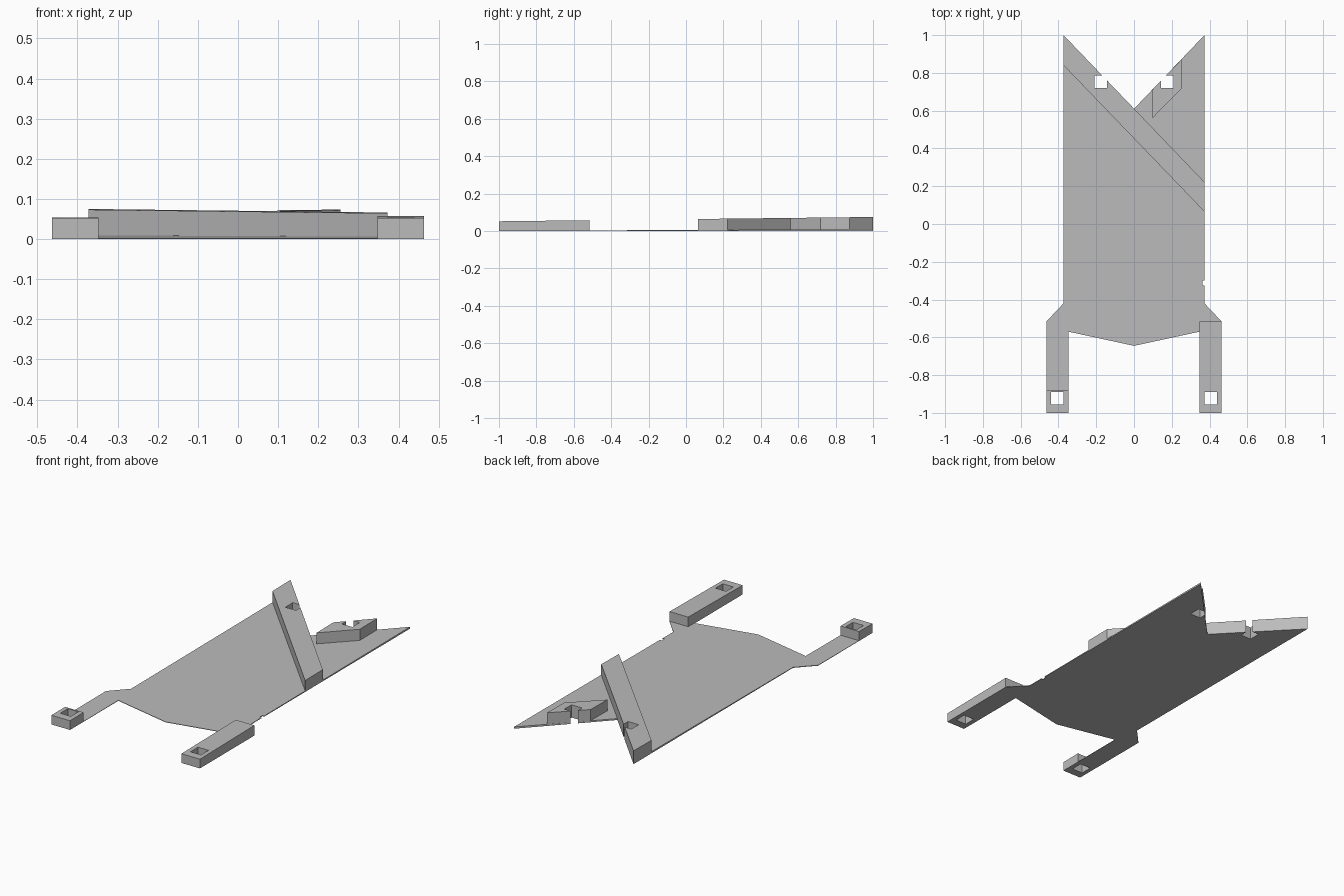
import bpy
import bmesh

cube = bpy.data.objects.get("Cube")
if cube:
    bpy.data.objects.remove(cube, do_unlink=True)

grey = bpy.data.materials.new("plain_grey")
grey.use_nodes = True
colour = (0.5, 0.5, 0.5, 1)
grey.diffuse_color = colour
grey.node_tree.nodes["Principled BSDF"].inputs["Base Color"].default_value = colour


def prism(name, outline, bottom, top, slope=0.0):
    """Extrude an outline upward; the top rises by slope towards the back."""
    bm = bmesh.new()
    base = bm.faces.new([bm.verts.new((x, y, bottom)) for x, y in outline])
    extruded = bmesh.ops.extrude_face_region(bm, geom=[base])
    for item in extruded["geom"]:
        if isinstance(item, bmesh.types.BMVert):
            item.co.z = top + slope * (item.co.y + 1)
    bmesh.ops.recalc_face_normals(bm, faces=bm.faces)
    mesh = bpy.data.meshes.new(name)
    bm.to_mesh(mesh)
    bm.free()
    mesh.materials.append(grey)
    obj = bpy.data.objects.new(name, mesh)
    bpy.context.collection.objects.link(obj)
    return obj


def rectangle(x0, x1, y0, y1):
    return [(x0, y0), (x1, y0), (x1, y1), (x0, y1)]


def cut(obj, cutters):
    """Apply boolean cuts to one part."""
    bpy.context.view_layer.objects.active = obj
    for cutter in cutters:
        mod = obj.modifiers.new("cut", "BOOLEAN")
        mod.operation = "DIFFERENCE"
        mod.solver = "EXACT"
        mod.object = cutter
        bpy.ops.object.modifier_apply(modifier=mod.name)


# Thin plate with a notched back and two front legs
half = [(0, 0.61), (0.373, 1), (0.373, -0.42), (0.463, -0.515),
        (0.463, -1), (0.347, -1), (0.347, -0.57), (0, -0.645)]
mirrored = [(-x, y) for x, y in reversed(half[1:-1])]
plate = prism("base_plate", half + mirrored, 0, 0.001, 0.0045)

# Raised pads, all topped by the same gentle slope
pads = {
    "diagonal_bar": [(-0.373, 1), (-0.373, 0.84), (0.373, 0.065), (0.373, 0.222)],
    "back_left_pad": [(0.097, 0.56), (0.255, 0.72), (0.255, 0.875), (0.097, 0.711)],
    "front_left_pad": rectangle(0.347, 0.463, -1, -0.515),
    "front_right_pad": rectangle(-0.463, -0.347, -1, -0.88),
}
parts = [plate] + [prism(n, o, 0.0003, 0.052, 0.0115) for n, o in pads.items()]

# Square holes through plate and pads, open at the notch edge
holes = {}
for side, sign in (("left", 1), ("right", -1)):
    for place, x, y in (("back", 0.176, 0.753), ("front", 0.406, -0.922)):
        holes[place, side] = prism(
            f"{place}_{side}_cutter",
            rectangle(sign * x - 0.033, sign * x + 0.033, y - 0.033, y + 0.033),
            -0.1, 0.2)
notch = prism("edge_notch_cutter", rectangle(0.362, 0.4, -0.325, -0.3), -0.1, 0.2)

cut(plate, list(holes.values()) + [notch])
for part, key in zip(parts[1:], (("back", "right"), ("back", "left"),
                                 ("front", "left"), ("front", "right"))):
    cut(part, [holes[key]])

for cutter in list(holes.values()) + [notch]:
    bpy.data.objects.remove(cutter, do_unlink=True)
